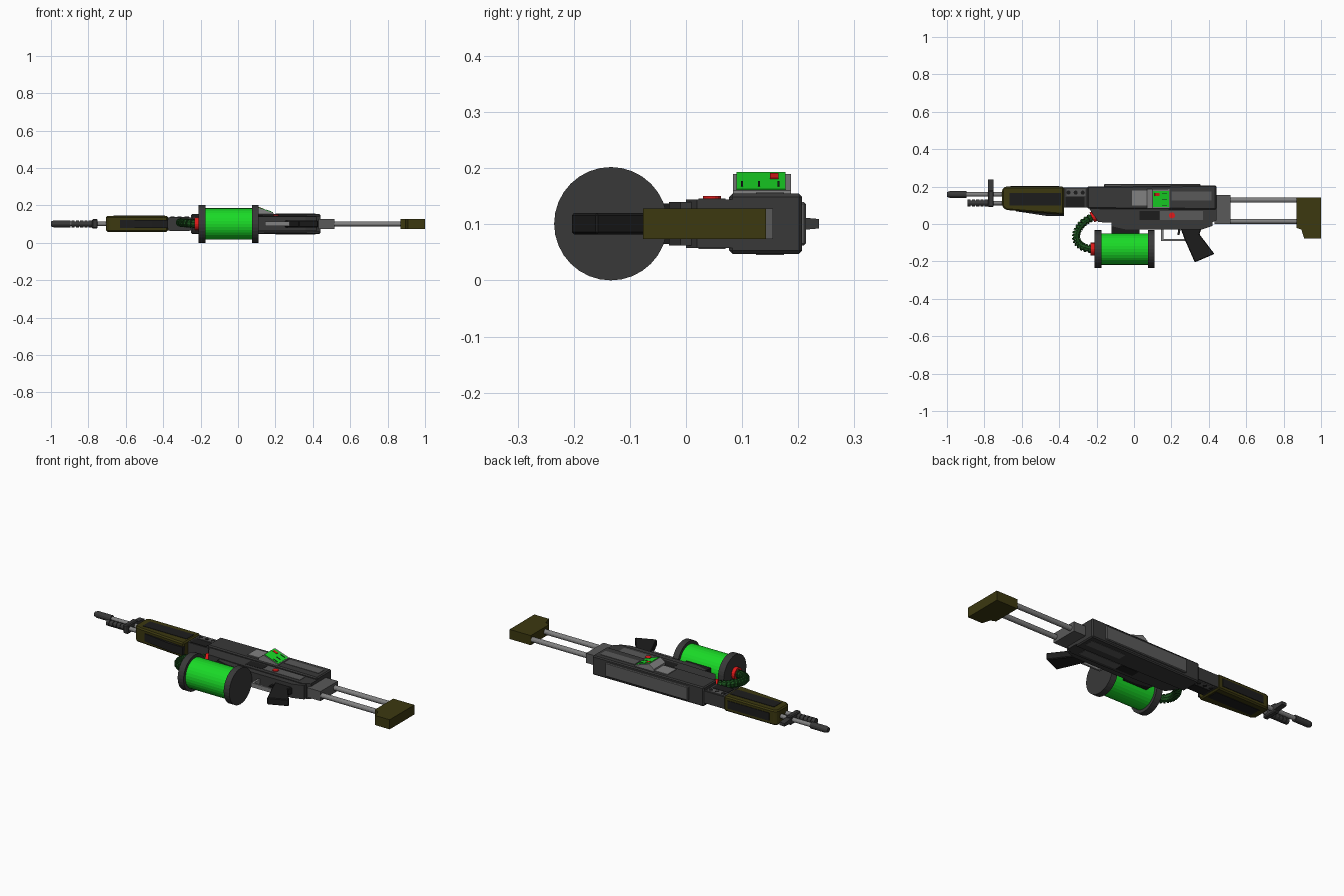
import bpy, bmesh, math
from mathutils import Vector, Matrix

if "Cube" in bpy.data.objects:
    bpy.data.objects.remove(bpy.data.objects["Cube"])

ZC = 0.101  # mid plane of the gun, which lies on its side


def mat(name, c):
    m = bpy.data.materials.new(name)
    m.diffuse_color = (*c, 1)
    m.use_nodes = True
    m.node_tree.nodes["Principled BSDF"].inputs["Base Color"].default_value = m.diffuse_color
    return m


BLACK = mat("black", (0.012, 0.012, 0.012))
DARK = mat("dark_grey", (0.04, 0.04, 0.04))
MID = mat("mid_grey", (0.1, 0.1, 0.1))
LIGHT = mat("light_grey", (0.22, 0.22, 0.22))
OLIVE = mat("olive", (0.045, 0.04, 0.005))
GREEN = mat("green", (0.01, 0.7, 0.02))
HOSE = mat("hose_green", (0.01, 0.08, 0.012))
RED = mat("red", (0.75, 0.01, 0.01))


def finish(name, bm, m, bevel=0):
    bmesh.ops.recalc_face_normals(bm, faces=bm.faces)
    me = bpy.data.meshes.new(name)
    bm.to_mesh(me)
    bm.free()
    ob = bpy.data.objects.new(name, me)
    bpy.context.collection.objects.link(ob)
    me.materials.append(m)
    if bevel:
        b = ob.modifiers.new("bevel", "BEVEL")
        b.width, b.segments = bevel, 1
    return ob


def plate(name, pts, z0, z1, m, bevel=0):
    """Side profile in x, y pulled from z0 to z1."""
    bm = bmesh.new()
    f = bm.faces.new([bm.verts.new((x, y, z0)) for x, y in pts])
    r = bmesh.ops.extrude_face_region(bm, geom=[f])
    vs = [g for g in r["geom"] if isinstance(g, bmesh.types.BMVert)]
    bmesh.ops.translate(bm, verts=vs, vec=(0, 0, z1 - z0))
    return finish(name, bm, m, bevel)


def box(name, x0, x1, y0, y1, z0, z1, m, bevel=0):
    return plate(name, [(x0, y0), (x1, y0), (x1, y1), (x0, y1)], z0, z1, m, bevel)


def mid(name, pts, half, m, bevel=0):
    return plate(name, pts, ZC - half, ZC + half, m, bevel)


def rod(name, p, q, r0, r1, m, n=12):
    p, q = Vector(p), Vector(q)
    bm = bmesh.new()
    mx = Matrix.Translation((p + q) / 2) @ (q - p).to_track_quat("Z", "Y").to_matrix().to_4x4()
    bmesh.ops.create_cone(bm, cap_ends=True, segments=n, radius1=r0, radius2=r1,
                          depth=(q - p).length, matrix=mx)
    return finish(name, bm, m)


def xrod(name, x0, x1, y, r, m, n=12, r1=None):
    return rod(name, (x0, y, ZC), (x1, y, ZC), r, r if r1 is None else r1, m, n)


# receiver: wide upper half, narrower lower half
mid("upper_receiver", [(-0.25, 0.082), (0.44, 0.077), (0.44, 0.207), (-0.25, 0.2)], 0.054, DARK, 0.006)
mid("lower_receiver", [(-0.245, 0.09), (-0.19, 0.01), (-0.13, 0.008), (-0.02, 0.004),
                       (0.4, 0.0), (0.44, 0.02), (0.44, 0.09)], 0.043, DARK)
mid("receiver_floor", [(-0.12, 0.01), (-0.12, -0.012), (-0.04, -0.03), (0.36, -0.03),
                       (0.42, -0.01), (0.42, 0.02)], 0.039, DARK)
mid("magazine_well", [(-0.12, 0.0), (-0.12, -0.05), (0.03, -0.05), (0.03, 0.0)], 0.036, BLACK)
box("top_rail", -0.16, 0.355, 0.195, 0.214, ZC - 0.039, ZC + 0.039, MID, 0.004)

# side panels on both faces
for s, tag in ((1, "near"), (-1, "far")):
    def side(name, x0, x1, y0, y1, base, h, m):
        a, b = ZC + s * (base - 0.006), ZC + s * (base + h)
        box(f"{name}_{tag}", x0, x1, y0, y1, min(a, b), max(a, b), m)
    side("rear_panel", 0.2, 0.415, 0.125, 0.175, 0.054, 0.002, MID)
    side("safety_strip", 0.14, 0.37, 0.022, 0.07, 0.043, 0.002, MID)
    side("port", 0.03, 0.135, 0.022, 0.07, 0.043, 0.001, BLACK)
    side("handguard_panel", -0.665, -0.39, 0.1, 0.165, 0.042, 0.002, BLACK)
    side("vent_plate", -0.36, -0.26, 0.15, 0.188, 0.036, 0.002, MID)
    for i in range(3):
        x = -0.35 + 0.038 * i
        rod(f"vent_hole_{tag}_{i}", (x, 0.168, ZC + s * 0.034), (x, 0.168, ZC + s * 0.039),
            0.011, 0.011, BLACK)
box("ejection_plate", -0.01, 0.07, 0.1, 0.18, 0.15, 0.159, LIGHT)
rod("fire_button", (0.203, 0.046, 0.14), (0.203, 0.046, 0.15), 0.016, 0.016, RED, 16)

# tilted ammo display, built as a wedge along y
def wedge(name, pts, y0, y1, m):
    ob = plate(name, pts, 0, y1 - y0, m)
    ob.data.transform(Matrix.Translation((0, y1, 0)) @ Matrix.Rotation(math.pi / 2, 4, "X"))
    return ob


wedge("display_housing", [(0.07, 0.15), (0.19, 0.15), (0.19, 0.16), (0.1, 0.19), (0.07, 0.168)],
      0.084, 0.187, LIGHT)
wedge("display_screen", [(0.1, 0.186), (0.185, 0.158), (0.187, 0.163), (0.102, 0.193)],
      0.09, 0.177, GREEN)
wedge("display_marker", [(0.11, 0.187), (0.135, 0.178), (0.136, 0.1825), (0.111, 0.1915)],
      0.15, 0.165, RED)
for i, y in enumerate((0.1, 0.13, 0.165)):
    wedge(f"display_tick_{i}", [(0.15, 0.172), (0.175, 0.164), (0.176, 0.1685), (0.151, 0.1775)],
          y - 0.002, y + 0.002, BLACK)

# neck and handguard
box("neck", -0.38, -0.24, 0.088, 0.195, ZC - 0.034, ZC + 0.034, DARK)
box("neck_core", -0.365, -0.265, 0.092, 0.145, ZC - 0.037, ZC + 0.037, BLACK)
mid("handguard", [(-0.705, 0.095), (-0.685, 0.075), (-0.375, 0.05), (-0.375, 0.2), (-0.69, 0.2),
                  (-0.705, 0.185)], 0.042, OLIVE, 0.007)
mid("handguard_grip", [(-0.64, 0.09), (-0.63, 0.068), (-0.46, 0.042), (-0.375, 0.042),
                       (-0.375, 0.09)], 0.022, BLACK)
box("handguard_top_strip", -0.66, -0.4, 0.195, 0.203, ZC - 0.022, ZC + 0.022, BLACK)

# barrels and front sight
xrod("upper_barrel", -0.93, -0.69, 0.158, 0.012, LIGHT)
xrod("muzzle", -0.985, -0.895, 0.158, 0.018, DARK)
xrod("muzzle_tip", -1.0, -0.985, 0.158, 0.013, DARK, r1=0.018)
xrod("lower_barrel", -0.88, -0.69, 0.112, 0.012, LIGHT)
for i in range(5):
    xrod(f"lower_muzzle_rib_{i}", -0.89 + 0.023 * i, -0.873 + 0.023 * i, 0.112, 0.018, DARK)
xrod("lower_muzzle", -0.885, -0.77, 0.112, 0.014, DARK)
box("sight_base", -0.78, -0.75, 0.09, 0.18, ZC - 0.025, ZC + 0.025, DARK, 0.005)
sight = box("sight_post", -0.78, -0.75, 0.175, 0.237, ZC - 0.014, ZC + 0.014, DARK)
for v in sight.data.vertices:
    if v.co.y > 0.2:
        v.co.z = ZC + (v.co.z - ZC) * 0.6

# stock
box("stock_block", 0.43, 0.515, 0.0, 0.155, ZC - 0.027, ZC + 0.027, MID)
for n, y in (("upper", 0.128), ("lower", 0.014)):
    xrod(f"stock_rod_{n}", 0.5, 0.89, y, 0.014, LIGHT)
mid("butt", [(0.868, 0.143), (0.868, -0.02), (0.895, -0.03), (0.91, -0.077), (1.0, -0.077),
             (1.0, 0.143)], 0.027, OLIVE)

# grip, trigger and guard
mid("pistol_grip", [(0.25, -0.025), (0.36, -0.025), (0.35, -0.055), (0.43, -0.16), (0.325, -0.205),
                    (0.27, -0.08)], 0.019, BLACK, 0.004)
mid("trigger", [(0.237, -0.025), (0.25, -0.025), (0.243, -0.06), (0.232, -0.06)], 0.006, BLACK)
box("guard_front", 0.145, 0.157, -0.088, -0.02, ZC - 0.012, ZC + 0.012, LIGHT)
box("guard_bottom", 0.145, 0.28, -0.09, -0.08, ZC - 0.012, ZC + 0.012, LIGHT)

# drum tank
DY = -0.134
xrod("tank", -0.2, 0.1, DY, 0.084, GREEN, 32)
xrod("tank_flange_front", -0.212, -0.175, DY, 0.101, DARK, 32)
xrod("tank_flange_rear", 0.075, 0.11, DY, 0.101, DARK, 32)
xrod("tank_cap", -0.232, -0.21, DY, 0.034, RED, 16)

# ribbed hose from tank cap to receiver
ctrl = [Vector(p) for p in ((-0.225, DY, ZC), (-0.36, -0.125, ZC + 0.01), (-0.32, 0.01, ZC + 0.01),
                            (-0.205, 0.042, ZC))]


def bez(t):
    a, b, c, d = ctrl
    u = 1 - t
    return a * u**3 + b * 3 * u * u * t + c * 3 * u * t * t + d * t**3


N = 16
for i in range(N):
    p, q = bez(i / N), bez((i + 1) / N)
    rod(f"hose_core_{i}", p, q, 0.018, 0.018, HOSE, 10)
    rod(f"hose_rib_{i}", p.lerp(q, 0.15), p.lerp(q, 0.75), 0.023, 0.023, HOSE, 10)
rod("hose_collar", (-0.225, 0.035, ZC), (-0.195, 0.05, ZC), 0.03, 0.03, RED, 14)
